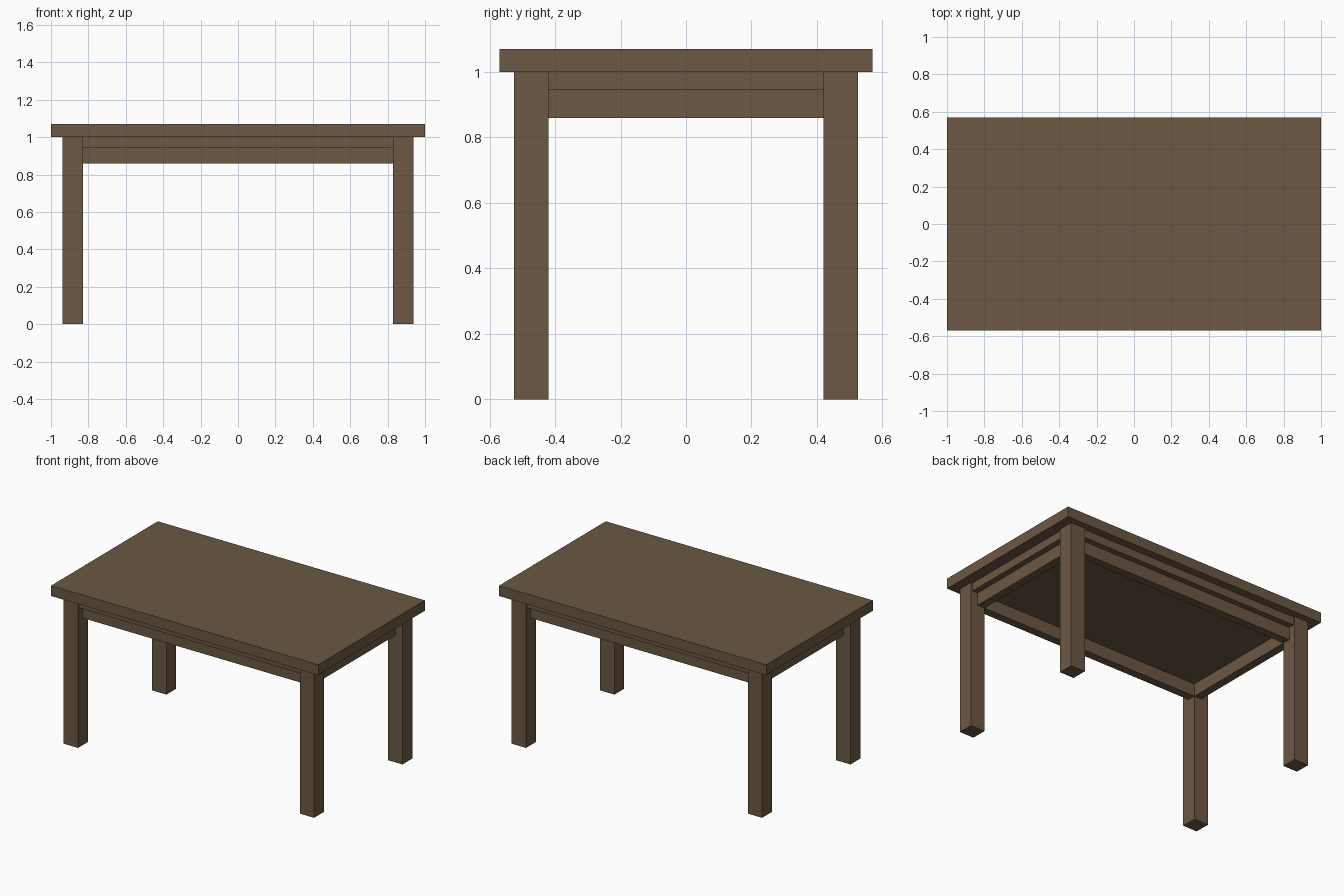
import bpy

if "Cube" in bpy.data.objects:
    bpy.data.objects.remove(bpy.data.objects["Cube"])

# One brown wood colour for the whole table
wood = bpy.data.materials.new("brown wood")
wood.diffuse_color = (0.147, 0.098, 0.056, 1.0)
wood.use_nodes = True
wood.node_tree.nodes["Principled BSDF"].inputs["Base Color"].default_value = wood.diffuse_color


def box(name, x0, x1, y0, y1, z0, z1):
    bpy.ops.mesh.primitive_cube_add(
        size=1, location=((x0 + x1) / 2, (y0 + y1) / 2, (z0 + z1) / 2))
    ob = bpy.context.object
    ob.name = name
    ob.scale = (x1 - x0, y1 - y0, z1 - z0)
    bpy.ops.object.transform_apply(location=False, rotation=False, scale=True)
    ob.data.materials.append(wood)
    return ob


LX, LY = 0.83, 0.42      # inner leg faces
OX, OY = 0.937, 0.525    # outer leg faces

# Table top
box("table_top", -1, 1, -0.57, 0.57, 1.0, 1.07)

# Support slab under the top, slightly inside the outer leg faces
box("support_slab", -0.925, 0.925, -0.515, 0.515, 0.945, 1.0)

# Four square legs
for sx, side in ((-1, "left"), (1, "right")):
    for sy, end in ((-1, "front"), (1, "back")):
        xs = sorted((sx * LX, sx * OX))
        ys = sorted((sy * LY, sy * OY))
        box(f"{end}_{side}_leg", *xs, *ys, 0.0, 1.0)

# Apron rails between the legs
for s, name in ((-1, "front"), (1, "back")):
    ys = sorted((s * LY, s * 0.475))
    box(f"{name}_rail", -LX, LX, *ys, 0.86, 0.945)
for s, name in ((-1, "left"), (1, "right")):
    xs = sorted((s * LX, s * 0.885))
    box(f"{name}_rail", *xs, -LY, LY, 0.86, 0.945)
